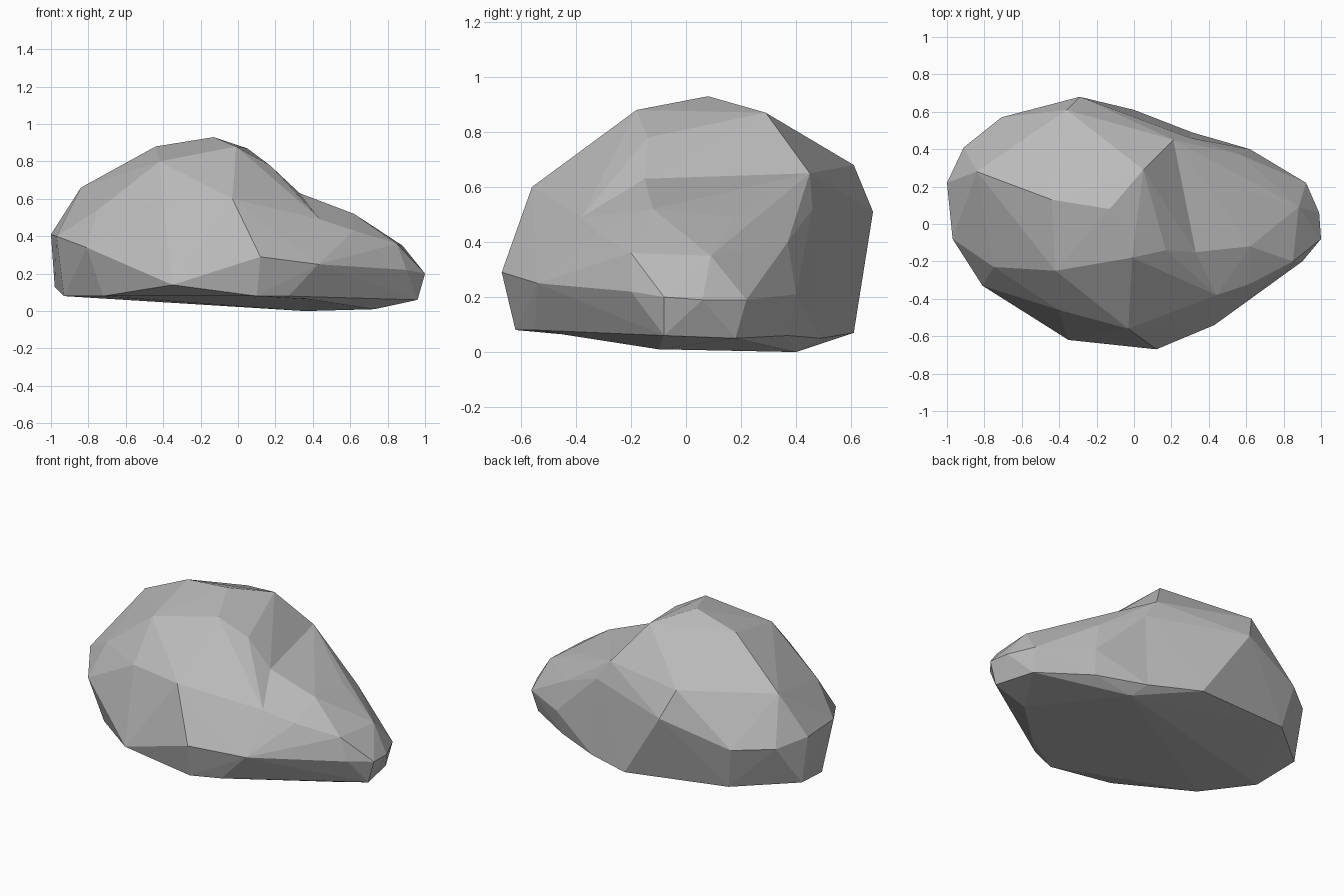
import bpy
import bmesh
from mathutils import Vector

cube = bpy.data.objects.get("Cube")
if cube:
    bpy.data.objects.remove(cube, do_unlink=True)

# One plain stone colour
stone = bpy.data.materials.new("grey_stone")
stone.use_nodes = True
stone_colour = (0.5, 0.5, 0.5, 1.0)
stone.diffuse_color = stone_colour
stone.node_tree.nodes["Principled BSDF"].inputs["Base Color"].default_value = stone_colour


def chiselled_lump(name, *bands):
    """Stretch a tight faceted skin over bands of corner points (hundredths of a unit)."""
    bm = bmesh.new()
    corners = {corner for band in bands for corner in band}
    for corner in sorted(corners):
        bm.verts.new(Vector(corner) / 100)
    skin = bmesh.ops.convex_hull(bm, input=bm.verts[:])
    loose = {item for item in skin["geom_interior"] + skin["geom_unused"]
             if isinstance(item, bmesh.types.BMVert)}
    bmesh.ops.delete(bm, geom=list(loose), context="VERTS")
    bmesh.ops.recalc_face_normals(bm, faces=bm.faces[:])
    mesh = bpy.data.meshes.new(name)
    bm.to_mesh(mesh)
    bm.free()
    mesh.materials.append(stone)
    lump = bpy.data.objects.new(name, mesh)
    bpy.context.scene.collection.objects.link(lump)
    return lump


# Crown of the boulder
crown = [(-13, 8, 93), (-44, 13, 88), (5, 29, 87), (-1, -18, 88),
         (-42, -25, 80), (17, -14, 78), (-84, 28, 66), (-36, 61, 68)]

# Widest belt, round the front, the left end and the back
belt = [(-3, -56, 60), (-40, -46, 58), (-75, -23, 54), (-81, -33, 34),
        (-97, -8, 40), (-100, 22, 41), (-91, 41, 38), (-71, 57, 38),
        (-29, 68, 51), (12, -67, 29), (-35, -62, 14)]

# Undercut foot of the boulder
foot = [(10, -62, 8), (-72, -30, 8), (-93, -2, 8), (-98, 25, 13),
        (-66, 52, 12), (0, 61, 7)]

# Shared section where the boulder slopes into the low toe
saddle = [(33, -15, 63), (21, 45, 65), (30, 46, 52), (44, -38, 49),
          (43, -54, 25), (27, -55, 8), (43, -40, 6), (36, 40, 0), (31, 49, 5)]

# Low toe
toe_top = [(62, -12, 52), (60, 18, 49), (62, -32, 43), (57, 37, 40),
           (88, 9, 35), (85, -20, 36)]
toe_rim = [(100, -8, 20), (99, 6, 19), (92, 22, 19), (90, -20, 22),
           (64, -36, 24), (62, 40, 21)]
toe_foot = [(96, -8, 6), (90, 18, 5), (70, -25, 7), (73, -10, 1), (60, 37, 6)]
core = [(0, 0, 30)]

boulder = chiselled_lump("boulder", crown, belt, foot, saddle)
toe = chiselled_lump("boulder_toe", saddle, toe_top, toe_rim, toe_foot, core)

# Fuse the toe into the boulder so the rock is a single closed skin
fuse = boulder.modifiers.new("fuse_toe", "BOOLEAN")
fuse.operation = "UNION"
fuse.solver = "EXACT"
fuse.object = toe
bpy.context.view_layer.update()
depsgraph = bpy.context.evaluated_depsgraph_get()
fused = bpy.data.meshes.new_from_object(boulder.evaluated_get(depsgraph))
boulder.modifiers.clear()
boulder.data = fused
bpy.data.objects.remove(toe, do_unlink=True)

# Crisp flat facets
for face in boulder.data.polygons:
    face.use_smooth = False
